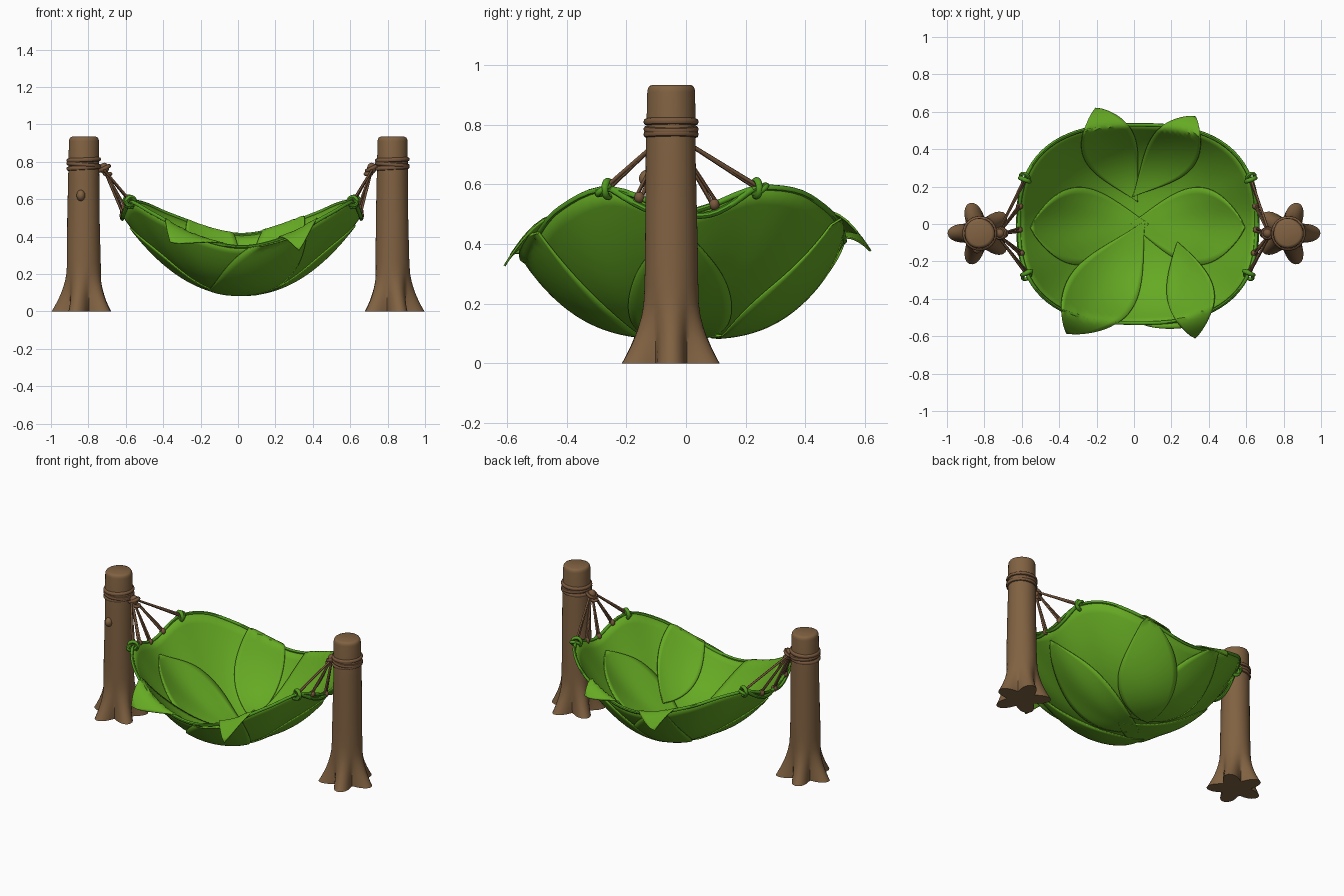
import bpy, bmesh, math
from mathutils import Vector

if "Cube" in bpy.data.objects:
    bpy.data.objects.remove(bpy.data.objects["Cube"])


def mat(name, c):
    m = bpy.data.materials.new(name)
    m.diffuse_color = (*c, 1)
    m.use_nodes = True
    m.node_tree.nodes["Principled BSDF"].inputs["Base Color"].default_value = m.diffuse_color
    return m


WOOD = mat("bark brown", (0.22, 0.122, 0.054))
ROPE = mat("rope brown", (0.19, 0.098, 0.047))
LEAF = mat("leaf green", (0.13, 0.40, 0.017))
RIM = mat("stem green", (0.085, 0.33, 0.015))


def grid_mesh(name, rows, material, closed=False, caps=False, thick=0):
    me = bpy.data.meshes.new(name)
    bm = bmesh.new()
    vs = [[bm.verts.new(p) for p in r] for r in rows]
    n = len(rows[0])
    for a, b in zip(vs, vs[1:]):
        for j in range(n if closed else n - 1):
            k = (j + 1) % n
            bm.faces.new((a[j], a[k], b[k], b[j]))
    if caps:
        bm.faces.new(vs[0][::-1])
        bm.faces.new(vs[-1])
    bmesh.ops.remove_doubles(bm, verts=bm.verts, dist=0.0002)
    bmesh.ops.recalc_face_normals(bm, faces=bm.faces)
    bm.to_mesh(me)
    bm.free()
    ob = bpy.data.objects.new(name, me)
    bpy.context.collection.objects.link(ob)
    me.materials.append(material)
    if thick:
        s = ob.modifiers.new("thickness", 'SOLIDIFY')
        s.thickness = thick
        s.offset = 0
    smooth(ob)
    return ob


def smooth(ob):
    bpy.ops.object.select_all(action='DESELECT')
    ob.select_set(True)
    bpy.context.view_layer.objects.active = ob
    bpy.ops.object.shade_smooth_by_angle(angle=math.radians(45))


def tube(name, pts, r, material, cyclic=False):
    cu = bpy.data.curves.new(name, 'CURVE')
    cu.dimensions = '3D'
    cu.bevel_depth = r
    cu.bevel_resolution = 2
    cu.use_fill_caps = True
    sp = cu.splines.new('POLY')
    sp.points.add(len(pts) - 1)
    for p, q in zip(sp.points, pts):
        p.co = (*q, 1)
    sp.use_cyclic_u = cyclic
    ob = bpy.data.objects.new(name, cu)
    bpy.context.collection.objects.link(ob)
    cu.materials.append(material)
    bpy.ops.object.select_all(action='DESELECT')
    ob.select_set(True)
    bpy.context.view_layer.objects.active = ob
    bpy.ops.object.convert(target='MESH')
    smooth(bpy.context.view_layer.objects.active)


def ball(name, p, s, material):
    bpy.ops.mesh.primitive_uv_sphere_add(segments=14, ring_count=8, location=p)
    ob = bpy.context.object
    ob.name = name
    ob.scale = s
    ob.data.materials.append(material)
    smooth(ob)


def ring(c, rad, n=20, nx=(1, 0, 0), ny=(0, 1, 0)):
    return [Vector(c) + rad * (math.cos(t) * Vector(nx) + math.sin(t) * Vector(ny))
            for t in (2 * math.pi * i / n for i in range(n))]


# bowl shape: superellipse plan with a rim that rises toward the corners
CX, AX, AY = 0.02, 0.635, 0.53
FRONT = [(0, .51), (24, .585), (42, .52), (62, .41), (90, .345)]
BACK = [(0, .51), (24, .59), (42, .555), (62, .475), (90, .41)]


def rim(a):
    c, s = math.cos(a), math.sin(a)
    R = (abs(c / AX) ** 2.6 + abs(s / AY) ** 2.6) ** (-1 / 2.6)
    d = math.degrees(math.atan2(abs(s), abs(c)))
    tab = BACK if s > 0 else FRONT
    m = [0, 0, -.0045, -.004, 0]          # slopes for a smooth Hermite rim
    for i in range(4):
        (d0, z0), (d1, z1) = tab[i], tab[i + 1]
        if d <= d1 + 1e-6:
            h = d1 - d0
            f = (d - d0) / h
            return R, (z0 * (1 + 2 * f) * (1 - f) ** 2 + m[i] * h * f * (1 - f) ** 2
                       + z1 * f * f * (3 - 2 * f) + m[i + 1] * h * f * f * (f - 1))
    return R, tab[-1][1]


def surf(x, y, off=0):
    x -= CX
    a = math.atan2(y, x)
    R, zr = rim(a)
    r = math.hypot(x, y) / R
    p = 2.15 + 0.9 * math.sin(a) ** 2
    z = 0.095 + (zr - 0.095) * min(r, 1) ** p
    if r > 1:                       # leaf tips curl outward past the rim
        z += 0.1 * (r - 1) - 2.2 * (r - 1) ** 2
    v = Vector((x + CX, y, z))
    return v + off * (Vector((CX, 0, 0.75)) - v).normalized()


def rim_pt(a):
    R, z = rim(a)
    return Vector((CX + R * math.cos(a), R * math.sin(a), z))


N = 96
rows = []
for i in range(21):
    k = max(i / 20, 0.0001)
    rows.append([surf(CX + k * rim(t)[0] * math.cos(t), k * rim(t)[0] * math.sin(t))
                 for t in (2 * math.pi * j / N for j in range(N))])
grid_mesh("leaf_bowl", rows, LEAF, closed=True, thick=0.008)
tube("bowl_rim", [rim_pt(2 * math.pi * j / N) for j in range(N)], 0.010, RIM, True)


def leaf(name, base, tip, w, off, bend=0.0, k=1.4):
    b, t = Vector(base), Vector(tip)
    side = Vector((-(t - b).y, (t - b).x)).normalized()
    rows = []
    for i in range(33):
        u = i / 32
        hw = w * max(math.sin(math.pi * u ** k), 0) ** 0.8 + 0.001
        c = b.lerp(t, u) + side * bend * math.sin(math.pi * u)
        rows.append([surf(*(c + side * hw * s / 6), off) for s in range(-6, 7)])
    grid_mesh(name, rows, LEAF, thick=0.007)


# leaves lining the inside
leaf("inner_leaf_left", (.08, .0), (-.56, -.02), .21, .009, 0, 1.3)
leaf("inner_leaf_right", (-.02, .0), (.60, -.02), .21, .009, 0, 1.3)
leaf("inner_leaf_back_left", (.02, .12), (-.21, .63), .15, .014, .02)
leaf("inner_leaf_back_right", (-.01, .15), (.34, .59), .14, .022, -.02)
leaf("inner_leaf_front_left", (.06, .02), (-.37, -.595), .19, .016, .03)
leaf("inner_leaf_front_right", (.24, -.10), (.335, -.625), .13, .022, .02, 1.2)
# leaves wrapped around the outside
leaf("outer_leaf_left", (.1, -.02), (-.57, -.02), .17, -.008, 0, 1.15)
leaf("outer_leaf_right", (-.06, -.02), (.62, -.02), .17, -.008, 0, 1.15)
leaf("outer_leaf_front", (-.16, -.1), (.36, -.52), .18, -.012, -.03, 1.15)
leaf("outer_leaf_back", (.1, .08), (-.2, .53), .17, -.010, 0, 1.15)
leaf("outer_leaf_back_right", (-.02, .1), (.33, .51), .17, -.012, 0, 1.15)

# posts with root flare, rope wraps and fan of hanging ropes
PY = -0.05
for sx, side in ((-1, "left"), (1, "right")):
    px = sx * 0.825
    a0 = 0 if sx > 0 else math.pi
    rows = []
    for z in (0, .01, .03, .06, .09, .12, .16, .2, .26, .35, .5, .7, .91, .922, .93, .934):
        row = []
        for j in range(60):
            a = 2 * math.pi * j / 60
            f = max(0, 1 - z / .25)
            R = .080 + .014 * (1 - z / .93) + f ** 1.9 * .082 * (.5 + .5 * math.cos(5 * (a - a0))) ** .75
            R -= .004 * f + {.922: .002, .93: .007, .934: .016}.get(z, 0)
            R += .0015 * math.sin(3 * a + z * 9)
            row.append((px + R * math.cos(a), PY + R * math.sin(a), z))
        rows.append(row)
    grid_mesh("post_" + side, rows, WOOD, closed=True, caps=True)

    for k, (z, tilt) in enumerate(((.768, .06), (.785, -.08), (.81, .04))):
        pts = ring((px, PY, z), .081, 32)
        for p in pts:
            p.z += tilt * (p.x - px)
        tube(f"post_wrap_{side}_{k}", pts, .012, ROPE, True)

    knot = Vector((sx * .715, PY, .765))
    ball("knot_" + side, knot, (.026, .026, .03), ROPE)
    tube("knot_loop_" + side, ring(knot, .026, 16, (1, 0, .5), (0, 1, 0)), .011, ROPE, True)
    tube("knot_tie_" + side, ring(knot + Vector((-sx * .018, 0, -.03)), .016, 16), .010, ROPE, True)

    for k, y in enumerate((.235, .09, -.03, -.15, -.265)):
        a = math.atan2(y, sx * .6)
        end = rim_pt(a)
        top = knot + Vector((0, .03 * y / .25, -.01))
        for d in (-.009, .009):
            tube(f"hang_rope_{side}_{k}", [top, end + Vector((0, d, .005))], .0065, ROPE)
        if k in (0, 4):            # thick green stem loops at the corners
            out = Vector((math.cos(a), math.sin(a), 0))
            tube(f"corner_loop_{side}_{k}", ring(end, .026, 18, out, (0, 0, 1)), .012, RIM, True)
            tube(f"corner_loop_b_{side}_{k}",
                 ring(end + Vector((0, .012 if y > 0 else -.012, -.004)), .024, 18,
                      (0, .8, .6), out), .010, RIM, True)
        else:                      # small rope knots on the end rim
            ball(f"rim_knot_{side}_{k}", end, (.02, .018, .02), ROPE)

    # drooping stem between the corner loops
    pts = []
    for i in range(17):
        y = -.25 + .47 * i / 16
        p = rim_pt(math.atan2(y, sx * .6))
        p.z -= .03 * abs(math.sin(2 * math.pi * i / 16))
        p.x += sx * .004
        pts.append(p)
    tube("end_stem_" + side, pts, .011, RIM)

# branch stub on the left post
ball("branch_stub", (-.84, -.128, .62), (.024, .03, .03), WOOD)
